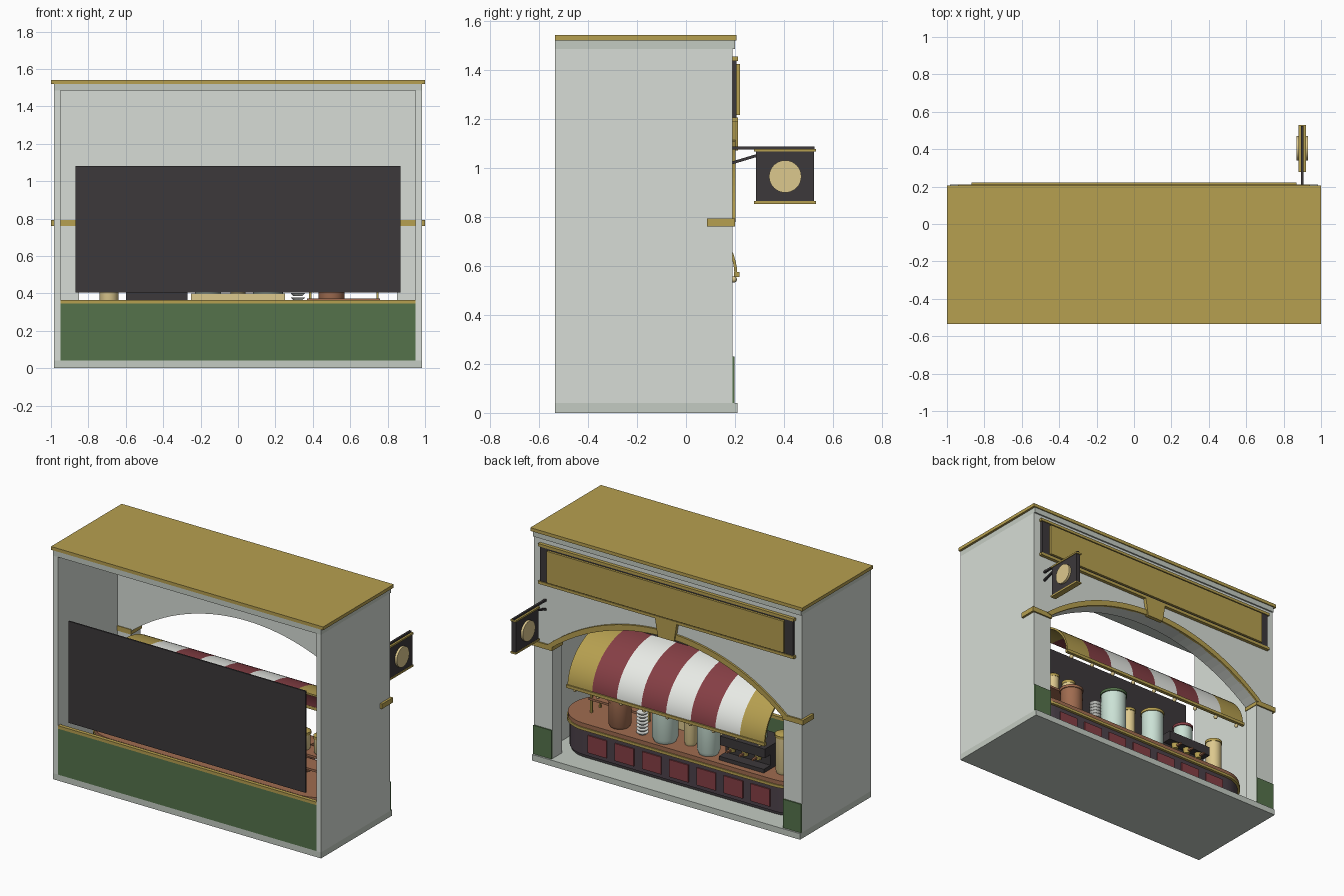
import bpy, bmesh, math
from mathutils import Vector

if "Cube" in bpy.data.objects:
    bpy.data.objects.remove(bpy.data.objects["Cube"])


def mat(name, r, g, b):
    m = bpy.data.materials.new(name)
    m.diffuse_color = (r, g, b, 1)
    m.use_nodes = True
    m.node_tree.nodes["Principled BSDF"].inputs["Base Color"].default_value = m.diffuse_color
    return m


WALL = mat("pale_wall", .68, .72, .67)
TRIM = mat("grey_trim", .55, .60, .54)
GOLD = mat("gold", .47, .35, .08)
GREEN = mat("green", .09, .17, .07)
DARK = mat("charcoal", .045, .04, .043)
PLUM = mat("plum", .075, .055, .07)
RED = mat("red", .24, .05, .06)
WOOD = mat("wood", .35, .15, .08)
CREAM = mat("cream", .72, .58, .27)
MINT = mat("mint", .60, .76, .67)
WHITE = mat("white", .82, .84, .80)


def finish(name, bm, m, smooth=False):
    bmesh.ops.recalc_face_normals(bm, faces=bm.faces)
    me = bpy.data.meshes.new(name)
    bm.to_mesh(me)
    bm.free()
    ob = bpy.data.objects.new(name, me)
    bpy.context.collection.objects.link(ob)
    me.materials.append(m)
    if smooth:
        bpy.ops.object.select_all(action='DESELECT')
        ob.select_set(True)
        bpy.context.view_layer.objects.active = ob
        bpy.ops.object.shade_smooth_by_angle(angle=math.radians(35))
    return ob


def box(name, x0, x1, y0, y1, z0, z1, m):
    bm = bmesh.new()
    bmesh.ops.create_cube(bm, size=1)
    for v in bm.verts:
        v.co = ((x0 + x1) / 2 + v.co.x * (x1 - x0), (y0 + y1) / 2 + v.co.y * (y1 - y0),
                (z0 + z1) / 2 + v.co.z * (z1 - z0))
    return finish(name, bm, m)


def prism(name, pts, axis, a, b, m, smooth=False):
    """Extrude a 2D outline from a to b along the given axis."""
    put = {'x': lambda p, t: (t, p[0], p[1]), 'y': lambda p, t: (p[0], t, p[1]),
           'z': lambda p, t: (p[0], p[1], t)}[axis]
    bm = bmesh.new()
    f = bm.faces.new([bm.verts.new(put(p, a)) for p in pts])
    ext = bmesh.ops.extrude_face_region(bm, geom=[f])['geom']
    shift = Vector(put((0, 0), b - a))
    for v in ext:
        if isinstance(v, bmesh.types.BMVert):
            v.co += shift
    return finish(name, bm, m, smooth)


def lathe(name, x, y, z, rings, m, n=24):
    """Round part from (radius, height) rings."""
    bm = bmesh.new()
    loops = [[bm.verts.new((x + r * math.cos(2 * math.pi * i / n), y + r * math.sin(2 * math.pi * i / n), z + h))
              for i in range(n)] for r, h in rings]
    for lo, hi in zip(loops, loops[1:]):
        for i in range(n):
            bm.faces.new((lo[i], lo[(i + 1) % n], hi[(i + 1) % n], hi[i]))
    bm.faces.new(loops[0])
    bm.faces.new(loops[-1])
    return finish(name, bm, m, True)


def arch(half, spring, rise, n=32):
    r = (half * half + rise * rise) / (2 * rise)
    a = math.asin(half / r)
    return [(r * math.sin(t), spring + rise - r + r * math.cos(t))
            for t in (-a + 2 * a * i / n for i in range(n + 1))]


def stadium(xc, yc, r, n=20):
    right = [(xc + r * math.cos(t), yc + r * math.sin(t))
             for t in (-math.pi / 2 + math.pi * i / n for i in range(n + 1))]
    return right + [(-x, 2 * yc - y) for x, y in right]


# shell
box("base_slab", -.985, .985, -.535, .21, 0, .04, TRIM)
box("cornice", -.985, .985, -.535, .2, 1.485, 1.52, TRIM)
box("roof", -1, 1, -.535, .207, 1.52, 1.542, GOLD)
for s, side in ((-1, "left"), (1, "right")):
    def sbox(name, a, b, *rest):
        box(side + "_" + name, min(s * a, s * b), max(s * a, s * b), *rest)
    sbox("wall", .95, .985, -.535, .19, .04, 1.485, WALL)
    sbox("wainscot", .85, .985, .19, .198, .04, .23, GREEN)
    sbox("impost", .845, 1, .085, .2, .76, .793, GOLD)

# arched facade
inner = arch(.85, .78, .297)
prism("arched_facade", [(-.95, .04), (-.85, .04)] + inner + [(.85, .04), (.95, .04), (.95, 1.485), (-.95, 1.485)],
      'y', .09, .19, WALL)
outer = arch(.885, .79, .325)
prism("arch_trim", inner + outer[::-1], 'y', .185, .203, GOLD)
prism("keystone", [(-.06, 1.07), (.06, 1.07), (.08, 1.19), (-.08, 1.19)], 'y', .185, .212, GOLD)

# front side low wall and dark window panel
box("low_wall", -.95, .95, -.535, -.515, .04, .345, GREEN)
box("low_wall_sill", -.95, .95, -.535, -.51, .345, .365, GOLD)
box("dark_panel", -.87, .87, -.535, -.525, .405, 1.08, DARK)

# fascia sign board
box("fascia_board", -.93, .93, .19, .206, 1.2, 1.437, DARK)
box("fascia_plaque", -.87, .87, .2, .221, 1.215, 1.425, GOLD)
for z in (1.188, 1.437):
    box("fascia_rail", -.94, .94, .19, .212, z, z + .018, GOLD)

# hanging sign
box("hanging_sign", .885, .915, .285, .523, .862, 1.068, DARK)
for z in (.853, 1.066):
    box("hanging_sign_cap", .88, .92, .277, .53, z, z + .011, GOLD)
box("bracket_bar", .893, .907, .19, .525, 1.075, 1.088, DARK)
prism("bracket_strut", [(.19, 1.015), (.29, 1.045), (.29, 1.057), (.19, 1.027)], 'x', .893, .907, DARK)
prism("sign_disc", [(.405 + .066 * math.cos(i * math.pi / 16), .965 + .066 * math.sin(i * math.pi / 16))
                    for i in range(32)], 'x', .87, .93, CREAM, True)

# rounded counter
prism("counter_plinth", stadium(.7, -.135, .195), 'z', .04, .06, DARK, True)
prism("counter_body", stadium(.7, -.135, .205), 'z', .06, .232, PLUM, True)
prism("counter_band", stadium(.7, -.135, .222), 'z', .23, .248, GOLD, True)
prism("counter_top", stadium(.7, -.135, .215), 'z', .248, .275, WOOD, True)
for i in range(-3, 4):
    box("counter_panel", i * .2 - .07, i * .2 + .07, .06, .078, .085, .2, RED)

# striped barrel awning
N, W = 16, .181
arc = [(math.cos(i * math.pi / 2 / N), math.sin(i * math.pi / 2 / N)) for i in range(N + 1)]
shell = [(-.16 + .37 * c, .56 + .3 * s) for c, s in arc] + [(-.16 + .358 * c, .56 + .288 * s) for c, s in arc[::-1]]
for i, m in enumerate((GOLD, WHITE, RED, WHITE, RED, WHITE, RED, GOLD)):
    prism("awning_stripe", shell, 'x', (i - 4) * W, (i - 3) * W, m, True)
box("awning_edge", -.73, .73, .196, .218, .555, .575, GOLD)
for i in range(9):
    x = -.68 + i * .17
    bm = bmesh.new()
    bmesh.ops.create_uvsphere(bm, u_segments=12, v_segments=8, radius=.013)
    bmesh.ops.translate(bm, verts=bm.verts, vec=(x, .195, .545))
    finish("awning_bulb", bm, CREAM, True)

# goods on the counter
T = .275


def jar(name, x, y, z, r, h, m, lid):
    lathe(name, x, y, z, [(r * .85, 0), (r, h * .1), (r, h)], m)
    lathe(name + "_lid", x, y, z + h, [(r * 1.08, 0), (r * 1.08, .018), (r * .6, .03)], lid)


jar("wood_barrel", .5, -.02, T, .07, .17, WOOD, WOOD)
jar("large_mint_urn", .16, -.01, T, .08, .26, MINT, GREEN)
jar("mint_urn", -.16, -.01, T, .07, .24, MINT, GOLD)
jar("cream_canister", 0, -.05, T, .04, .22, CREAM, GOLD)
jar("end_canister", -.69, -.04, T, .05, .24, CREAM, GOLD)
for i in range(7):
    lathe("stacked_saucer", .32, 0, T + i * .022, [(.022, 0), (.038, .014), (.036, .016)], WHITE)

# tiered wooden stand with canisters
for z in (.36, .45):
    box("stand_shelf", .37, .76, -.18, -.06, z, z + .014, WOOD)
for x in (.38, .74):
    for y in (-.17, -.08):
        box("stand_post", x, x + .012, y, y + .012, T, .46, GOLD)
for x in (.44, .57, .69):
    jar("stand_canister", x, -.12, .464, .04, .1, CREAM, GOLD)

# brewing machine
box("machine_body", -.6, -.27, -.2, -.03, T, .43, DARK)
box("machine_tray", -.6, -.27, -.03, .04, T, .3, DARK)
box("machine_head", -.6, -.27, -.03, .03, .37, .43, DARK)
for x in (-.53, -.435, -.34):
    lathe("machine_spout", x, .0, .335, [(.02, 0), (.025, .035)], GOLD, 12)
    box("spout_handle", x - .007, x + .007, .01, .06, .345, .357, WOOD)
jar("machine_hopper", -.47, -.08, .43, .06, .13, MINT, RED)

# cream pastry case toward the front side
box("pastry_case", -.25, .25, -.3, -.18, T, .4, CREAM)
